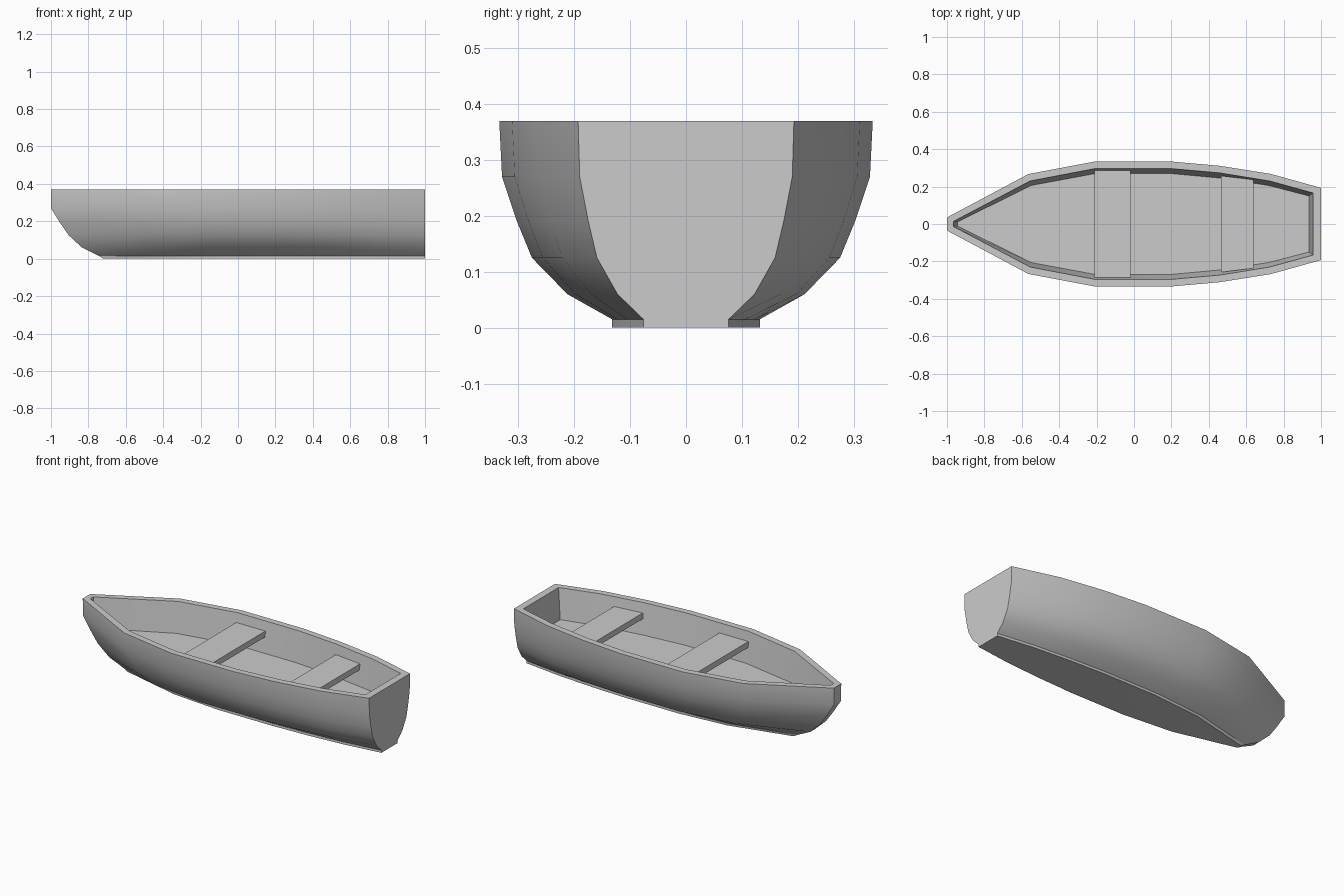
import bpy, bmesh

if "Cube" in bpy.data.objects:
    bpy.data.objects.remove(bpy.data.objects["Cube"])

# Half outlines (x, half width), bow to stern
OUTER = [(-1, .035), (-.565, .267), (-.21, .334), (.2, .334), (.46, .311), (.73, .268), (1, .193)]
INNER = [(-.965, .014), (-.555, .230), (-.21, .296), (.2, .296), (.46, .273), (.725, .230), (.957, .166)]
FLOOR = [(-.945, .010), (-.55, .206), (-.205, .270), (.195, .270), (.455, .246), (.72, .206), (.935, .150)]
# Hull levels: z, bow x, width factor
LEVELS = [(0, -.72, .395), (.015, -.745, .395), (.06, -.835, .635),
          (.125, -.905, .825), (.19, -.95, .905), (.27, -1, .985), (.37, -1, 1)]


def make_object(name, bm, smooth):
    bmesh.ops.recalc_face_normals(bm, faces=bm.faces)
    mesh = bpy.data.meshes.new(name)
    bm.to_mesh(mesh)
    bm.free()
    obj = bpy.data.objects.new(name, mesh)
    bpy.context.collection.objects.link(obj)
    if smooth:
        bpy.ops.object.select_all(action='DESELECT')
        obj.select_set(True)
        bpy.context.view_layer.objects.active = obj
        bpy.ops.object.shade_smooth_by_angle(angle=0.55)
    return obj


def loft(name, rings, smooth=False):
    """Skin a stack of closed rings and cap both ends."""
    bm = bmesh.new()
    loops = [[bm.verts.new(p) for p in r] for r in rings]
    n = len(loops[0])
    for a, b in zip(loops, loops[1:]):
        for i in range(n):
            j = (i + 1) % n
            bm.faces.new((a[i], a[j], b[j], b[i]))
    bm.faces.new(loops[0][::-1])
    bm.faces.new(loops[-1])
    return make_object(name, bm, smooth)


def ring(half, z, bow=None, width=1):
    """Mirror a half outline; stretch it from the fixed stern to the bow."""
    s = 1 if bow is None else (1 - bow) / 2
    pts = [(1 - (1 - x) * s, y * width) for x, y in half]
    return [(x, -y, z) for x, y in pts] + [(x, y, z) for x, y in reversed(pts)]


# Hull: outside skin, over the rim, down to the inside floor
rings = [ring(OUTER, z, bow, w) for z, bow, w in LEVELS]
rings += [ring(INNER, .37), ring(FLOOR, .19)]
loft("hull", rings, smooth=True)

# Bench seats, tapered to follow the sides
for name, x0, x1, y0, y1 in (("middle_seat", -.212, -.02, .286, .286),
                             ("stern_seat", .465, .64, .258, .236)):
    half = [(x0, y0), (x1, y1)]
    loft(name, [ring(half, .28), ring(half, .315)])
